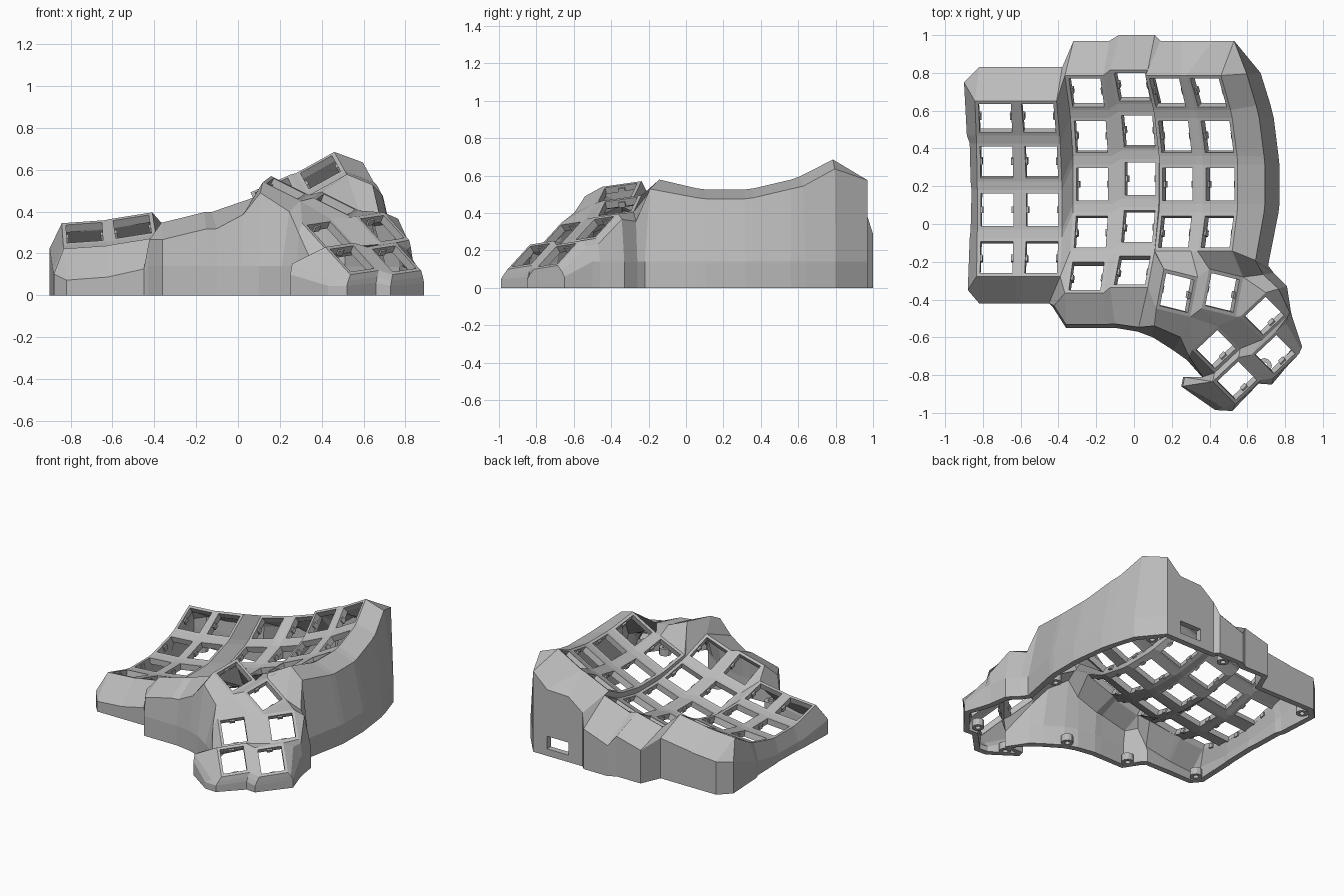
import bpy, bmesh, math
from mathutils import Vector, Matrix

cube = bpy.data.objects.get("Cube")
if cube:
    bpy.data.objects.remove(cube)

grey = bpy.data.materials.new("light_grey_plastic")
grey.use_nodes = True
grey.diffuse_color = (0.5, 0.5, 0.5, 1)
bsdf = next(n for n in grey.node_tree.nodes if n.type == 'BSDF_PRINCIPLED')
bsdf.inputs["Base Color"].default_value = grey.diffuse_color


def finish(bm, name, thickness=0):
    mesh = bpy.data.meshes.new(name)
    bm.to_mesh(mesh)
    bm.free()
    mesh.materials.append(grey)
    obj = bpy.data.objects.new(name, mesh)
    bpy.context.collection.objects.link(obj)
    if thickness:
        mod = obj.modifiers.new("thickness", 'SOLIDIFY')
        mod.thickness = thickness
        mod.offset = -1


shell = bmesh.new()
clips = bmesh.new()
P = {}          # named frame corners, such as A0tl
CORNERS = {"bl": (-1, -1), "br": (1, -1), "tr": (1, 1), "tl": (-1, 1)}


def face(*pts):
    unique = []
    for p in pts:
        if all((p - q).length > 1e-4 for q in unique):
            unique.append(p)
    if len(unique) > 2:
        shell.faces.new([shell.verts.new(p) for p in unique])


def fill(names):
    face(*[P[n] for n in names.split()])


def add_key(name, c, ex, ey):
    """Square frame with an open hole and a small clip on each side."""
    outer, inner = [], []
    for tag, (sx, sy) in CORNERS.items():
        P[name + tag] = c + ex * sx + ey * sy
        outer.append(P[name + tag])
        inner.append(c + (ex * sx + ey * sy) * 0.82)
    for i in range(4):
        j = (i + 1) % 4
        face(outer[i], outer[j], inner[j], inner[i])
    n = ex.cross(ey).normalized()
    for s in (-1, 1):
        loc = c + ex * s * 0.83 - n * 0.028
        axes = (ex.normalized() * 0.022, ey.normalized() * 0.035, n * 0.03)
        m = Matrix.Translation(loc) @ Matrix(axes).transposed().to_4x4()
        bmesh.ops.create_cube(clips, size=1, matrix=m)


# Curved key columns: centre x, y, z, roll in degrees, number of rows
HALF, STEP, RADIUS = 0.105, math.radians(15), 0.97
COLUMNS = {
    "A": (-0.725, 0.075, 0.17, 4, 4),
    "B": (-0.485, 0.075, 0.2, 9, 4),
    "C": (-0.22, 0.21, 0.195, 14, 5),
    "D": (0.033, 0.24, 0.26, 19, 5),
    "E": (0.23, 0.21, 0.368, 24, 4),
    "F": (0.457, 0.21, 0.475, 29, 4),
}
for col, (x, y, z, roll, rows) in COLUMNS.items():
    rot = Matrix.Rotation(-math.radians(roll), 3, 'Y')
    for r in range(rows):
        t = STEP * (2 - r)
        arc = Vector((0, math.sin(t), 1 - math.cos(t))) * RADIUS
        along = Vector((0, math.cos(t), math.sin(t)))
        add_key(f"{col}{r}", Vector((x, y, z)) + rot @ arc,
                rot @ Vector((HALF, 0, 0)), rot @ along * HALF)
    for r in range(rows - 1):
        fill(f"{col}{r}bl {col}{r}br {col}{r+1}tr {col}{r+1}tl")

# Strips joining neighbouring columns
for a, b in zip("ABCDE", "BCDEF"):
    rows = min(COLUMNS[a][4], COLUMNS[b][4])
    left = [f"{a}{r}{c}" for r in range(rows) for c in ("tr", "br")]
    right = [f"{b}{r}{c}" for r in range(rows) for c in ("tl", "bl")]
    for i in range(len(left) - 1):
        fill(f"{left[i]} {left[i+1]} {right[i+1]} {right[i]}")

# Thumb cluster keys
upper = (Vector((0.09, -0.022, -0.045)), Vector((0.02, 0.105, 0.015)))
lower = (Vector((0.06, -0.06, -0.066)), Vector((0.068, 0.064, 0.01)))
for name, centre, axes in [
        ("T1", (0.228, -0.365, 0.51), upper), ("T2", (0.468, -0.364, 0.435), upper),
        ("T3", (0.69, -0.487, 0.32), lower), ("T4", (0.434, -0.664, 0.29), lower),
        ("T5", (0.747, -0.69, 0.175), lower), ("T6", (0.545, -0.83, 0.175), lower)]:
    add_key(name, Vector(centre), *axes)

# Webs between the thumb keys and the columns
for web in ("C4bl C4tl C3bl B3br", "D3br D4tr T1tl E3bl", "D4tr D4br T1bl T1tl",
            "E3bl T1tl T1tr E3br", "E3br T1tr T2tl F3bl", "F3bl T2tl T2tr F3br",
            "T1tr T1br T2bl T2tl", "T2tr T2br T3bl T3tl", "T1br T4tl T2bl",
            "T1br T4bl T4tl", "T2bl T4tl T3bl T2br", "T4tl T3bl T3br T4tr",
            "T4br T4tr T6tl T6bl", "T3br T3tr T5tl T5bl", "T6tl T5bl T5br T6tr",
            "T4tr T3br T5bl T6tl"):
    fill(web)

# Outer wall sections: rim drop, rim reach, then (plate corner, ground x, ground y);
# None keeps the coordinate of the plate corner
N = None
WALL = [
    (0.11, 1, [("A0tl", -0.82, 0.83), ("A0tr", N, 0.83), ("B0tl", N, 0.83),
               ("B0tr", -0.38, 0.83), ("C0tl", -0.32, 0.97), ("C0tr", -0.13, 0.97)]),
    (0.18, 1, [("D0tl", -0.08, 1), ("D0tr", 0.11, 1)]),
    (0.11, 1, [("E0tl", 0.14, 0.97), ("E0tr", 0.25, 0.97), ("F0tl", 0.42, 0.97),
               ("F0tr", 0.53, 0.97)]),
    (0.05, 0.65, [("F0tr", 0.67, 0.8), ("F0br", 0.72, 0.64), ("F1tr", 0.74, 0.56),
                  ("F1br", 0.765, N), ("F2tr", 0.77, N), ("F2br", 0.77, N),
                  ("F3tr", 0.765, N), ("F3br", 0.71, -0.22), ("T2tr", 0.74, -0.26)]),
    (0.03, 0.6, [("T3tl", 0.81, -0.33), ("T3tr", 0.83, -0.46), ("T5tl", 0.84, -0.5),
                 ("T5tr", 0.89, -0.65), ("T5br", 0.73, -0.85), ("T6tr", 0.66, -0.845),
                 ("T6br", 0.52, -0.99), ("T6br", 0.43, -0.985)]),
    (0.08, 0.95, [("T6bl", 0.25, -0.86), ("T6bl", 0.26, -0.81), ("T4br", 0.36, -0.81)]),
    (0.05, 0.6, [("T4bl", 0.28, -0.72), ("T1br", 0.21, -0.67), ("T1bl", 0.1, -0.6)]),
    (0.08, 0.9, [("D4br", 0.02, -0.57), ("D4bl", -0.1, -0.55), ("C4br", -0.15, -0.55),
                 ("C4bl", -0.36, -0.55), ("C4bl", -0.43, -0.44)]),
    (0.15, 1, [("B3br", -0.45, -0.42), ("B3bl", N, -0.42), ("A3br", N, -0.42),
               ("A3bl", -0.82, -0.42)]),
    (0.12, 1, [("A3bl", -0.88, -0.35), ("A3tl", -0.87, N), ("A2bl", -0.865, N),
               ("A2tl", -0.86, N), ("A1bl", -0.865, N), ("A1tl", -0.87, N),
               ("A0bl", -0.885, N), ("A0tl", -0.9, 0.75)]),
]
posts = []
for drop, reach, entries in WALL:
    for name, x, y in entries:
        top = P[name]
        base = Vector((top.x if x is N else x, top.y if y is N else y, 0))
        rim = top.lerp(base, reach)
        rim.z = max(top.z - drop, 0.06)
        levels = [base + Vector((0, 0, h)) for h in
                  (min(0.14, rim.z * 0.66), min(0.05, rim.z * 0.33), 0)]
        posts.append((name, [top, rim] + levels))
for i, (name, a) in enumerate(posts):
    b = posts[(i + 1) % len(posts)][1]
    for k in range(4):
        if not (name == "E0tr" and k == 2):      # cable port left open
            face(a[k], b[k], b[k + 1], a[k + 1])

bmesh.ops.remove_doubles(shell, verts=shell.verts[:], dist=1e-5)
bmesh.ops.recalc_face_normals(shell, faces=shell.faces[:])
shell.normal_update()
if sum(f.normal.z * f.calc_area() for f in shell.faces) < 0:
    bmesh.ops.reverse_faces(shell, faces=shell.faces[:])
finish(shell, "case_shell", 0.042)
finish(clips, "switch_clips")

# Hollow screw posts inside the base
screws = bmesh.new()
for x, y in [(-0.8, 0.74), (-0.8, -0.33), (-0.34, -0.47), (0.02, 0.92), (0.56, 0.85),
             (0.68, 0.02), (0.69, -0.75), (0.36, -0.87), (0.12, -0.53)]:
    ring = bmesh.ops.create_circle(screws, segments=12, radius=0.04,
                                   matrix=Matrix.Translation((x, y, 0)))["verts"]
    edges = list({e for v in ring for e in v.link_edges})
    up = bmesh.ops.extrude_edge_only(screws, edges=edges)["geom"]
    for v in up:
        if isinstance(v, bmesh.types.BMVert):
            v.co.z = 0.05
bmesh.ops.recalc_face_normals(screws, faces=screws.faces[:])
finish(screws, "screw_posts", 0.022)
